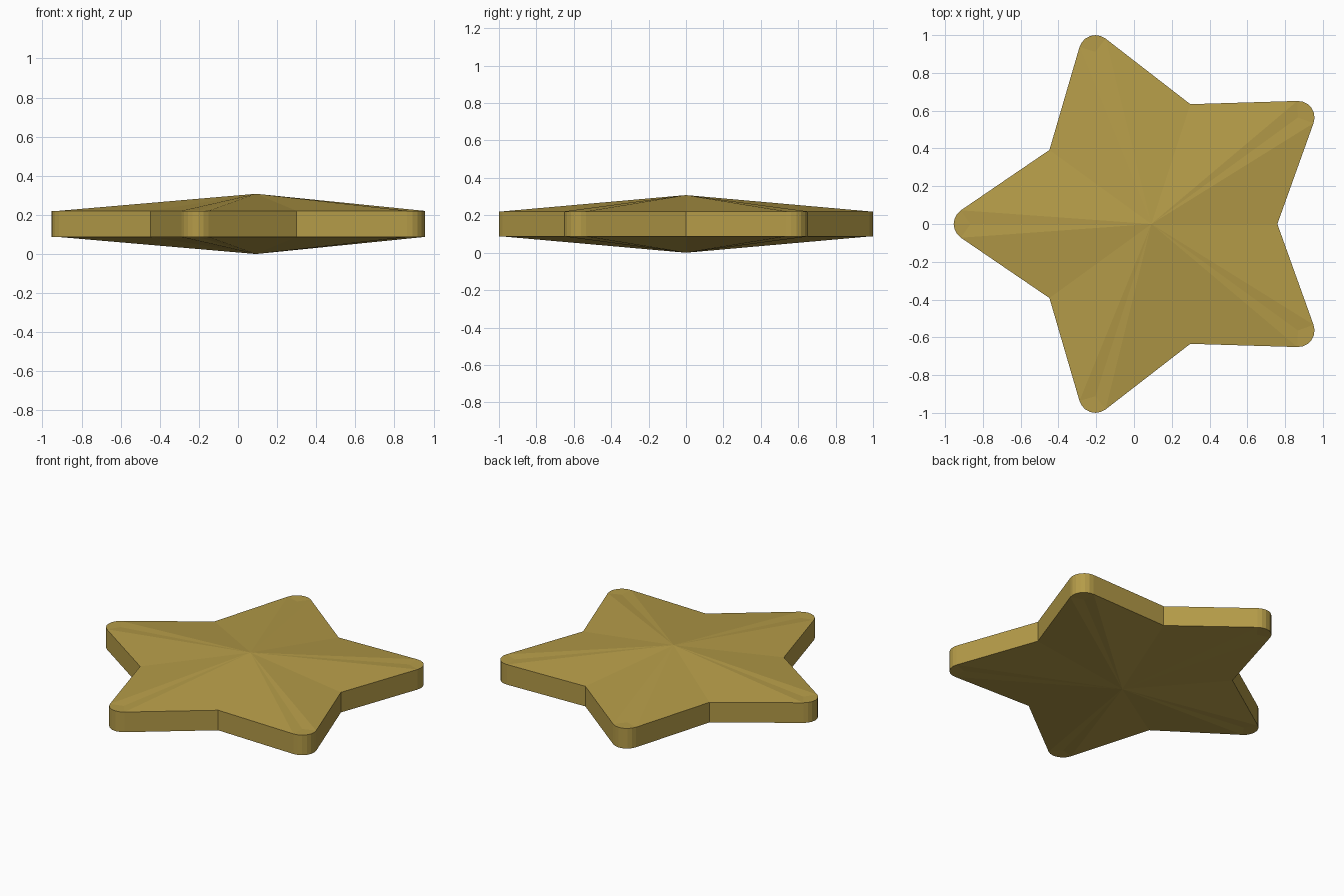
import bpy, bmesh, math

if "Cube" in bpy.data.objects:
    bpy.data.objects.remove(bpy.data.objects["Cube"])

CX = 0.092                       # star centre in x, so the bounds centre on zero
R_IN, R_TIP, FILLET = 0.667, 1.115, 0.088
Z_RIM, Z_TOP, SEGS = (0.087, 0.221), 0.308, 6

# Geometry of one rounded tip: half angle, fillet centre and half sweep
s = math.pi / 5
half = math.atan2(R_IN * math.sin(s), R_TIP - R_IN * math.cos(s))
r_mid = R_TIP - FILLET / math.sin(half)
sweep = math.pi / 2 - half


def polar(r, a):
    return CX + r * math.cos(a), r * math.sin(a)


bm = bmesh.new()


def cap_and_ring(z, z_apex):
    """Five-armed pyramid cap; returns its rim vertices in order."""
    apex = bm.verts.new((CX, 0, z_apex))
    arms = []
    for i in range(5):
        a = s + i * 2 * s
        inner = bm.verts.new((*polar(R_IN, a - s), z))
        mx, my = polar(r_mid, a)
        ridge = bm.verts.new((mx, my, z))
        arc = []
        for k in range(SEGS + 1):
            t = a - sweep + 2 * sweep * k / SEGS
            arc.append(bm.verts.new((mx + FILLET * math.cos(t),
                                     my + FILLET * math.sin(t), z)))
        arms.append((inner, ridge, arc))
    rim = []
    for i, (inner, ridge, arc) in enumerate(arms):
        nxt = arms[(i + 1) % 5][0]
        # sloping arm facets, then the small flat at the rounded tip
        for tri in ((inner, arc[0], apex), (arc[0], ridge, apex),
                    (ridge, arc[-1], apex), (arc[-1], nxt, apex)):
            bm.faces.new(tri)
        for p, q in zip(arc, arc[1:]):
            bm.faces.new((ridge, p, q))
        rim += [inner] + arc
    return rim


# Bottom and top caps joined by the upright side wall
low = cap_and_ring(Z_RIM[0], 0.0)
high = cap_and_ring(Z_RIM[1], Z_TOP)
n = len(low)
for i in range(n):
    j = (i + 1) % n
    bm.faces.new((low[i], low[j], high[j], high[i]))
bmesh.ops.recalc_face_normals(bm, faces=bm.faces)

mesh = bpy.data.meshes.new("star")
bm.to_mesh(mesh)
bm.free()
gold = bpy.data.materials.new("gold")
gold.diffuse_color = (0.46, 0.33, 0.065, 1)
gold.use_nodes = True
gold.node_tree.nodes["Principled BSDF"].inputs["Base Color"].default_value = gold.diffuse_color
mesh.materials.append(gold)
bpy.context.collection.objects.link(bpy.data.objects.new("star", mesh))
